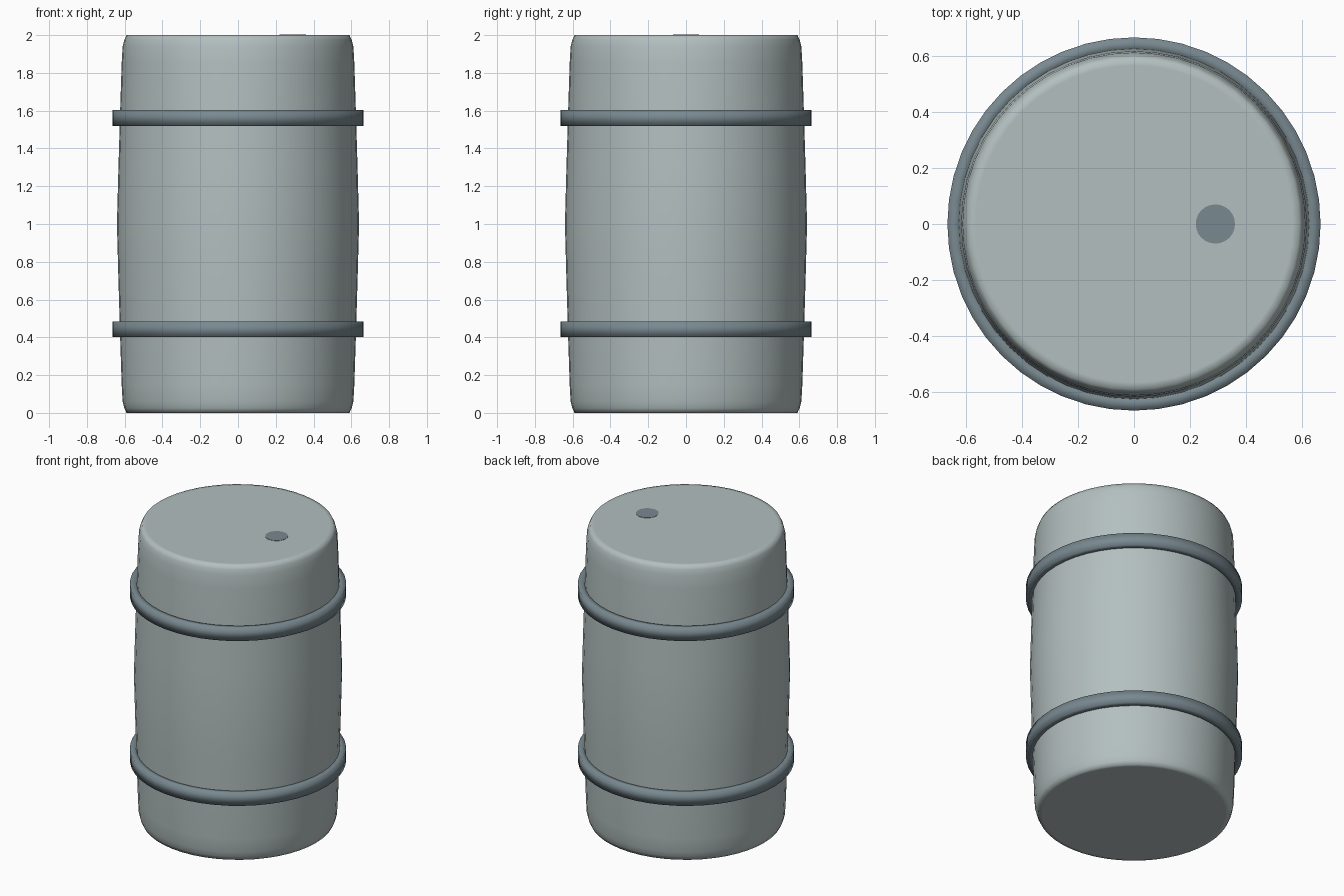
import bpy, bmesh, math

if "Cube" in bpy.data.objects:
    bpy.data.objects.remove(bpy.data.objects["Cube"])

SEGMENTS = 48


def material(name, color):
    mat = bpy.data.materials.new(name)
    mat.diffuse_color = (*color, 1)
    mat.use_nodes = True
    mat.node_tree.nodes["Principled BSDF"].inputs["Base Color"].default_value = mat.diffuse_color
    return mat


def lathe(name, profile, mat, closed=False):
    """Spin an (radius, z) profile around z; open profiles get end caps."""
    bm = bmesh.new()
    loops = []
    for r, z in profile:
        loops.append([bm.verts.new((r * math.cos(2 * math.pi * i / SEGMENTS),
                                    r * math.sin(2 * math.pi * i / SEGMENTS), z))
                      for i in range(SEGMENTS)])
    pairs = list(zip(loops, loops[1:]))
    if closed:
        pairs.append((loops[-1], loops[0]))
    else:
        bm.faces.new(loops[0])
        bm.faces.new(loops[-1])
    for a, b in pairs:
        for i in range(SEGMENTS):
            j = (i + 1) % SEGMENTS
            bm.faces.new((a[i], a[j], b[j], b[i]))
    bmesh.ops.recalc_face_normals(bm, faces=bm.faces)
    for f in bm.faces:
        f.smooth = True
    mesh = bpy.data.meshes.new(name)
    bm.to_mesh(mesh)
    bm.free()
    obj = bpy.data.objects.new(name, mesh)
    obj.data.materials.append(mat)
    bpy.context.collection.objects.link(obj)
    return obj


shell = material("shell_grey", (0.45, 0.52, 0.52))
steel = material("dark_steel", (0.19, 0.25, 0.28))

# Bulging barrel body with softened rims, mirrored about z = 1
lower = [(0.565, 0), (0.59, 0), (0.602, 0.025), (0.611, 0.06), (0.616, 0.15),
         (0.624, 0.4), (0.633, 0.7)]
profile = lower + [(0.641, 1.0)] + [(r, 2 - z) for r, z in reversed(lower)]
lathe("barrel_body", profile, shell)

# Two raised hoops
for label, z in (("lower", 0.443), ("upper", 1.562)):
    lathe(label + "_hoop", [(0.615, z - 0.042), (0.665, z - 0.042),
                            (0.665, z + 0.042), (0.615, z + 0.042)], steel, closed=True)

# Bung set flush in the lid
bpy.ops.mesh.primitive_cylinder_add(vertices=24, radius=0.07, depth=0.03,
                                    location=(0.29, 0, 1.987))
bung = bpy.context.object
bung.name = "bung"
bung.data.materials.append(steel)
bpy.ops.object.shade_smooth_by_angle()
